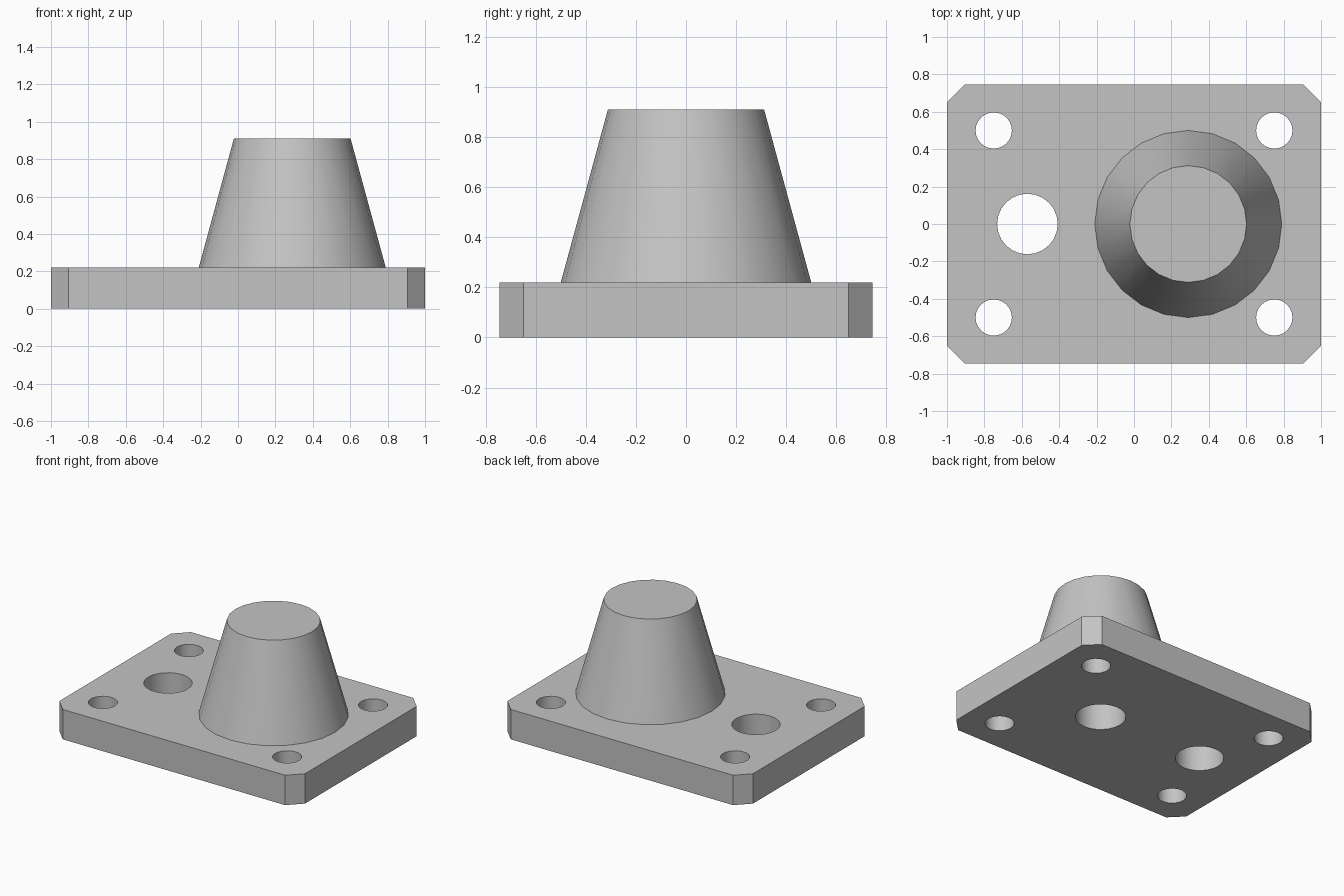
import bpy
import bmesh
import math
from mathutils import Matrix

cube = bpy.data.objects.get("Cube")
if cube:
    bpy.data.objects.remove(cube, do_unlink=True)

HALF_X, HALF_Y, THICK, CHAMFER = 1.0, 0.745, 0.22, 0.095
BOSS_X, BOSS_TOP = 0.29, 0.91
SIDES = 24

grey = bpy.data.materials.new("plain_grey")
colour = (0.55, 0.55, 0.55, 1)
grey.diffuse_color = colour
grey.use_nodes = True
grey.node_tree.nodes["Principled BSDF"].inputs["Base Color"].default_value = colour


def make_object(name, bm):
    bmesh.ops.recalc_face_normals(bm, faces=bm.faces)
    mesh = bpy.data.meshes.new(name)
    bm.to_mesh(mesh)
    bm.free()
    mesh.materials.append(grey)
    obj = bpy.data.objects.new(name, mesh)
    bpy.context.collection.objects.link(obj)
    return obj


def frustum(name, x, y, z0, z1, r0, r1):
    bm = bmesh.new()
    bmesh.ops.create_cone(bm, cap_ends=True, segments=SIDES, radius1=r0, radius2=r1,
                          depth=z1 - z0, matrix=Matrix.Translation((x, y, (z0 + z1) / 2)))
    return make_object(name, bm)


def combine(target, other, operation):
    """Apply a boolean to the target and remove the helper."""
    other.hide_render = True
    mod = target.modifiers.new("boolean", 'BOOLEAN')
    mod.operation = operation
    mod.solver = 'EXACT'
    mod.object = other
    bpy.context.view_layer.objects.active = target
    bpy.ops.object.modifier_apply(modifier=mod.name)
    bpy.data.objects.remove(other, do_unlink=True)


# Base plate with chamfered vertical corners
bm = bmesh.new()
bmesh.ops.create_cube(bm, size=1)
bmesh.ops.scale(bm, vec=(2 * HALF_X, 2 * HALF_Y, THICK), verts=bm.verts)
bmesh.ops.translate(bm, vec=(0, 0, THICK / 2), verts=bm.verts)
upright = [e for e in bm.edges if abs(e.verts[0].co.z - e.verts[1].co.z) > 0.1]
bmesh.ops.bevel(bm, geom=upright, offset=CHAMFER, segments=1, affect='EDGES')
plate = make_object("base_plate_with_boss", bm)

# Tapered boss, sunk slightly into the plate along the same slope
bottom_r, top_r, sink = 0.5, 0.312, 0.05
slope = (bottom_r - top_r) / (BOSS_TOP - THICK)
boss = frustum("tapered_boss", BOSS_X, 0, THICK - sink, BOSS_TOP,
               bottom_r + slope * sink, top_r)
combine(plate, boss, 'UNION')

# Four corner bolt holes and the larger side hole, all through the plate
holes = [(sx * 0.75, sy * 0.5, 0.097) for sx in (-1, 1) for sy in (-1, 1)]
holes.append((-0.57, 0, 0.162))
for x, y, r in holes:
    combine(plate, frustum("hole_cutter", x, y, -0.1, THICK + 0.1, r, r), 'DIFFERENCE')

# Blind hole under the boss
combine(plate, frustum("blind_cutter", BOSS_X, 0, -0.1, THICK, 0.168, 0.168), 'DIFFERENCE')

# Smooth round walls, sharp edges elsewhere
bpy.ops.object.select_all(action='DESELECT')
plate.select_set(True)
bpy.context.view_layer.objects.active = plate
bpy.ops.object.shade_smooth_by_angle(angle=math.radians(30))
